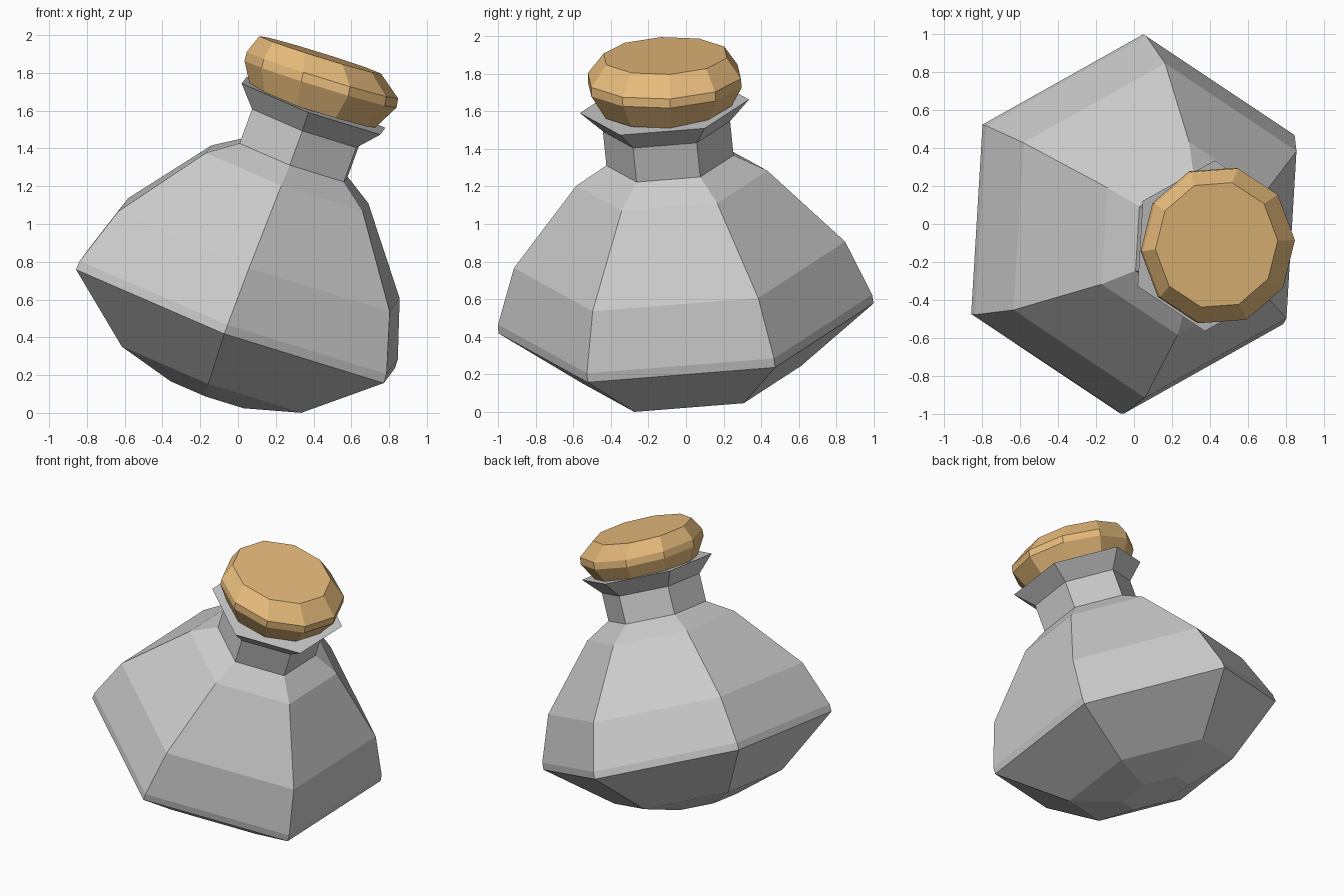
import bpy, bmesh
from math import cos, sin, pi
from mathutils import Vector

if "Cube" in bpy.data.objects:
    bpy.data.objects.remove(bpy.data.objects["Cube"])


def lathe(name, sides, axis, ref, rings):
    """Stack of (centre, radius) polygon rings around a tilted axis, capped at both ends."""
    n = Vector(axis).normalized()
    u = Vector(ref)
    u = (u - n * u.dot(n)).normalized()
    v = n.cross(u)
    bm = bmesh.new()
    loops = []
    for c, r in rings:
        loops.append([bm.verts.new(Vector(c) + r * (u * cos(2 * pi * k / sides) + v * sin(2 * pi * k / sides)))
                      for k in range(sides)])
    for a, b in zip(loops, loops[1:]):
        for k in range(sides):
            j = (k + 1) % sides
            bm.faces.new((a[k], a[j], b[j], b[k]))
    bm.faces.new(loops[0][::-1])
    bm.faces.new(loops[-1])
    bmesh.ops.recalc_face_normals(bm, faces=bm.faces)
    me = bpy.data.meshes.new(name)
    bm.to_mesh(me)
    bm.free()
    ob = bpy.data.objects.new(name, me)
    bpy.context.collection.objects.link(ob)
    return ob


# Leaning six-sided flask: (radius, distance along the axis)
axis = Vector((0.342, -0.095, 0.935)).normalized()
base = Vector((-0.013, 0, 0.498))
profile = [(0.238, -0.42), (0.585, -0.32), (1.003, 0), (1.0, 0.05), (0.885, 0.362), (0.511, 0.797),
           (0.34, 0.899), (0.34, 1.093), (0.452, 1.207)]
lathe("flask", 6, axis, (0.06, 1, 0.08), [(base + axis * h, r) for r, h in profile])

# Ten-sided cork stopper, leaning slightly less than the neck
cork = lathe("cork_stopper", 10, (0.31, -0.04, 1), (0.405, 0.03, -0.127),
             [((0.397, -0.108, 1.611), 0.345), ((0.437, -0.113, 1.74), 0.422),
              ((0.447, -0.115, 1.788), 0.42), ((0.435, -0.11, 1.895), 0.338)])
mat = bpy.data.materials.new("cork")
mat.diffuse_color = (0.8, 0.5, 0.2, 1)
mat.use_nodes = True
mat.node_tree.nodes["Principled BSDF"].inputs["Base Color"].default_value = mat.diffuse_color
cork.data.materials.append(mat)
